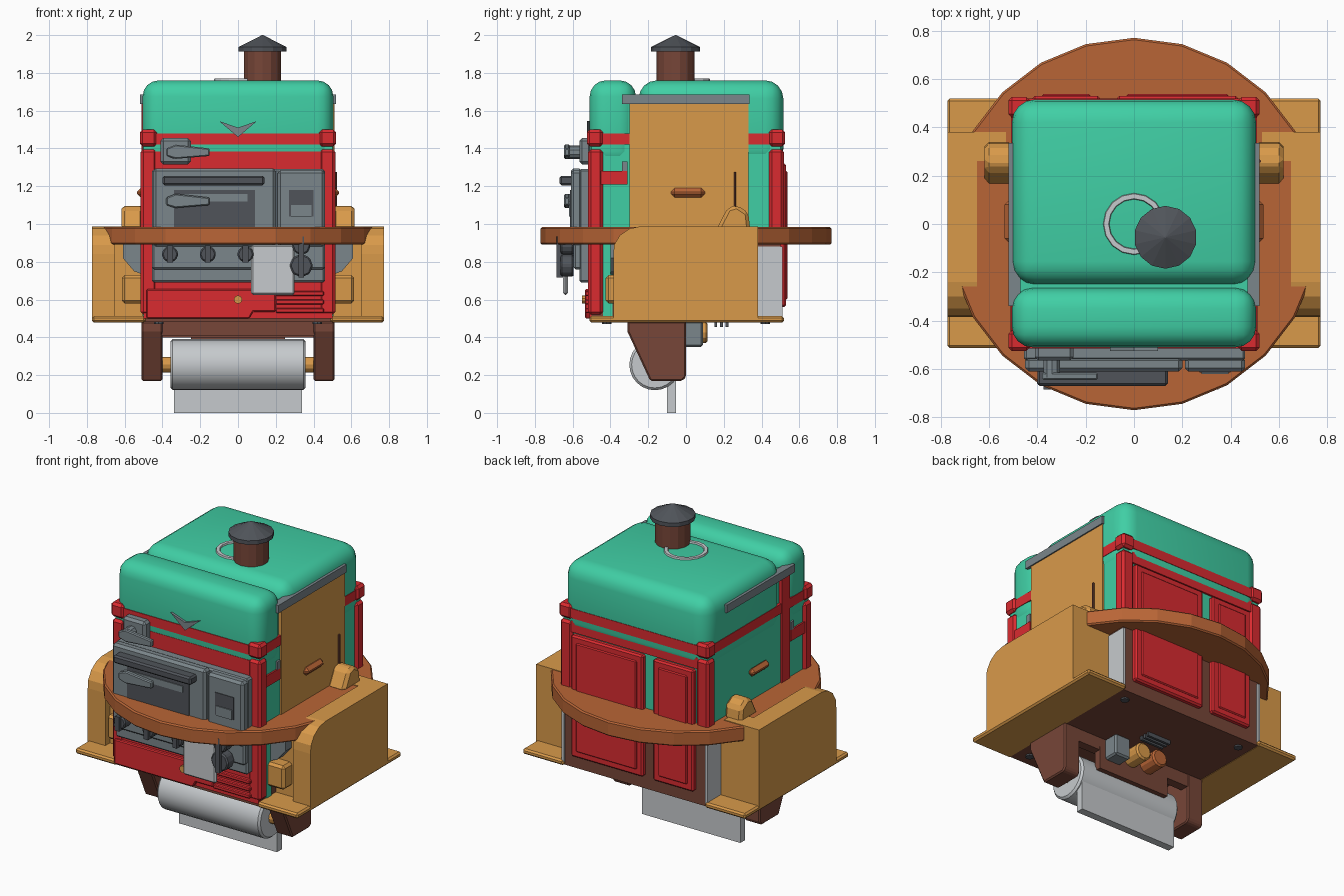
import bpy, bmesh, math
from mathutils import Matrix, Vector

cube = bpy.data.objects.get("Cube")
if cube:
    bpy.data.objects.remove(cube, do_unlink=True)


def material(name, hexcode):
    channels = [int(hexcode[i:i + 2], 16) / 255 for i in (0, 2, 4)]
    color = [c / 12.92 if c <= .04 else ((c + .055) / 1.055) ** 2.4 for c in channels] + [1]
    mat = bpy.data.materials.new(name)
    mat.use_nodes = True
    mat.diffuse_color = color
    mat.node_tree.nodes["Principled BSDF"].inputs["Base Color"].default_value = color
    return mat


green = material("mint green paint", "40CFA5")
red = material("bright red paint", "DA2B30")
wood = material("orange brown wood", "B96536")
tan = material("tan wood", "D99A4A")
brown = material("dark brown frame", "774638")
grey = material("steel grey", "7B868B")
dark = material("charcoal", "50545A")
light = material("pale grey", "C6CACD")


def finish(name, bm, mat, bevel=0, seg=1):
    if bevel:
        sharp = [e for e in bm.edges if len(e.link_faces) == 2 and e.calc_face_angle() > .6]
        bmesh.ops.bevel(bm, geom=sharp, offset=bevel, segments=seg, profile=.5,
                        affect='EDGES', clamp_overlap=True)
    bmesh.ops.recalc_face_normals(bm, faces=bm.faces)
    mesh = bpy.data.meshes.new(name)
    bm.to_mesh(mesh)
    bm.free()
    mesh.materials.append(mat)
    obj = bpy.data.objects.new(name, mesh)
    bpy.context.scene.collection.objects.link(obj)
    return obj


def box(name, mat, x, y, z, bevel=0, seg=1):
    """Box between the low and high limit on each axis."""
    bm = bmesh.new()
    bmesh.ops.create_cube(bm, size=1)
    for v in bm.verts:
        v.co = [sum(r) / 2 + c * abs(r[1] - r[0]) for r, c in zip((x, y, z), v.co)]
    return finish(name, bm, mat, bevel, seg)


def side(s, lo, hi):
    return sorted((s * lo, s * hi))


def prism(name, mat, axis, points, lo, hi, bevel=0):
    """Profile in the plane across the axis (x: y,z / y: x,z), extruded from lo to hi."""
    bm = bmesh.new()
    place = (lambda p: (lo, *p)) if axis == 'x' else (lambda p: (p[0], lo, p[1]))
    face = bm.faces.new([bm.verts.new(place(p)) for p in points])
    new = bmesh.ops.extrude_face_region(bm, geom=[face])["geom"]
    step = Vector((hi - lo, 0, 0)) if axis == 'x' else Vector((0, hi - lo, 0))
    bmesh.ops.translate(bm, vec=step, verts=[g for g in new if isinstance(g, bmesh.types.BMVert)])
    return finish(name, bm, mat, bevel)


def cylinder(name, mat, axis, center, r, length, sides=16, r2=None, bevel=0):
    bm = bmesh.new()
    turn = {'x': Matrix.Rotation(math.pi / 2, 4, 'Y'), 'z': Matrix(),
            'y': Matrix.Rotation(math.pi / 2, 4, 'X')}[axis]
    bmesh.ops.create_cone(bm, cap_ends=True, segments=sides, radius1=r,
                          radius2=r if r2 is None else r2, depth=length,
                          matrix=Matrix.Translation(center) @ turn)
    return finish(name, bm, mat, bevel)


def smooth(*objs):
    bpy.ops.object.select_all(action='DESELECT')
    for o in objs:
        o.select_set(True)
        bpy.context.view_layer.objects.active = o
    bpy.ops.object.shade_smooth_by_angle(angle=math.radians(40))


# Cabin body and underside
box("cabin_lower", brown, (-.5, .5), (-.5, .5), (.48, .92))
box("cabin_upper", green, (-.5, .5), (-.5, .5), (.9, 1.44))

# Rounded roof in two pieces
smooth(box("roof_rear", green, (-.505, .505), (-.25, .515), (1.3, 1.76), .095, 4),
       box("roof_front", green, (-.505, .505), (-.51, -.265), (1.3, 1.76), .085, 4))
box("roof_seam", green, (-.49, .49), (-.34, -.18), (1.4, 1.67))

# Red belt, corner clasps and corner posts
box("belt", red, (-.508, .508), (-.514, .518), (1.42, 1.48))
for s in (1, -1):
    for y in ((-.525, -.44), (.44, .525)):
        box("belt_corner", red, side(s, .43, .52), y, (1.41, 1.5), .015)
    box("rear_post", red, side(s, .43, .515), (.44, .518), (.92, 1.395), .015)
    box("front_post", red, side(s, .43, .515), (-.518, -.44), (.52, 1.395), .015)
    box("side_red_bar", red, side(s, .49, .51), (-.45, -.31), (1.21, 1.28))
    box("side_hinge", grey, side(s, .49, .512), (-.34, -.31), (1.28, 1.33))
    box("roof_rail", grey, side(s, .47, .518), (-.34, .335), (1.635, 1.685))
    box("side_handle", wood, side(s, .49, .535), (-.08, .1), (1.14, 1.19), .02)
    box("rear_side_panel", light, side(s, .49, .507), (.36, .51), (.5, .88))
    box("side_trim_lower", green, side(s, .49, .506), (-.44, -.39), (.5, .9))
box("side_door", tan, (.49, .51), (-.3, .33), (.95, 1.64))
box("side_stripe", red, (-.51, -.49), (-.3, -.22), (.95, 1.64))
cylinder("thin_rod", brown, 'z', (.52, .26, 1.15), .006, .25, 6)

# Chimney with conical cap, and roof ring
cylinder("chimney", brown, 'z', (.13, -.055, 1.82), .1, .22, 14)
cylinder("chimney_cap_rim", dark, 'z', (.13, -.055, 1.925), .13, .025, 14)
cylinder("chimney_cap", dark, 'z', (.13, -.055, 1.9685), .13, .063, 14, r2=.003)
bm = bmesh.new()
rings = [[bm.verts.new((r * math.cos(a), r * math.sin(a), z))
          for a in [math.tau * i / 16 for i in range(16)]]
         for r, z in ((.13, 1.75), (.125, 1.77), (.105, 1.77), (.1, 1.75))]
for a, b in zip(rings, rings[1:] + rings[:1]):
    for i in range(16):
        j = (i + 1) % 16
        bm.faces.new((a[i], a[j], b[j], b[i]))
finish("roof_ring", bm, light)

# Round table around the cabin
cylinder("round_table", wood, 'z', (0, 0, .9375), .77, .093, 24, bevel=.008)

# Side lockers with a rounded front, flange, latch and armrest knob
locker = [(.38, .5), (.38, .988), (-.24, .988), (-.3, .975), (-.35, .94),
          (-.38, .89), (-.385, .84), (-.385, .5)]
for s in (1, -1):
    prism("locker", tan, 'x', locker, s * .65, s * .772)
    box("locker_inner", tan, side(s, .49, .66), (-.34, .38), (.5, .9))
    box("locker_rear_cap", tan, side(s, .53, .66), (.26, .38), (.88, .988))
    box("locker_flange", tan, side(s, .49, .772), (-.512, .518), (.478, .512), .01)
    box("locker_latch", tan, side(s, .49, .615), (-.425, -.33), (.58, .73), .015)
    prism("latch_bracket", grey, 'y', [(s * .47, .72), (s * .55, .75), (s * .61, .82),
                                      (s * .61, .9), (s * .47, .9)], -.4, -.33)
    prism("armrest_knob", tan, 'x', [(.16, .97), (.22, 1.085), (.27, 1.1), (.33, 1.06),
                                     (.34, .97)], s * .5, s * .618, .018)

# Front face, lower drawer and slats
box("front_panel", red, (-.5, .5), (-.512, -.49), (.5, 1.385))
prism("lower_drawer", red, 'y', [(-.485, .5), (.06, .5), (.08, .535), (.2, .535),
                                 (.2, .655), (-.485, .655)], -.535, -.5, .006)
for i in range(3):
    box("vent_slat", red, (.2, .455), (-.535, -.5), (.53 + i * .045, .555 + i * .045), .005)
cylinder("drawer_knob", tan, 'y', (0, -.54, .6), .022, .02, 10)
prism("front_chevron_trim", grey, 'y', [(-.1, 1.545), (0, 1.46), (.1, 1.545), (0, 1.51)],
      -.525, -.5)

# Oven unit: door frame, window, grip and small hatch
box("oven_back", grey, (-.455, .46), (-.565, -.5), (.69, 1.29), .01)
box("oven_door", grey, (-.45, .2), (-.61, -.55), (.88, 1.295), .015)
box("oven_window", dark, (-.34, .09), (-.615, -.6), (.97, 1.18))
box("oven_window_sill", grey, (-.3, .05), (-.62, -.6), (1.12, 1.16))
prism("oven_grip", dark, 'y', [(-.4, 1.205), (.14, 1.205), (.14, 1.255), (-.4, 1.255)],
      -.67, -.6, .01)
box("hatch_frame", grey, (.21, .46), (-.61, -.55), (.88, 1.285), .015)
box("hatch_recess", dark, (.27, .4), (-.614, -.6), (1.04, 1.18))
box("hatch_chute", grey, (.28, .39), (-.62, -.6), (1.04, 1.1))
box("control_panel", grey, (-.455, .46), (-.595, -.55), (.76, .9), .01)

# Knobs
for x, z, r in ((-.36, .84, .045), (-.16, .84, .045), (.04, .84, .045),
                (.335, .885, .05), (.335, .78, .062)):
    cylinder("knob", dark, 'y', (x, -.63, z), r, .07, 8, bevel=.008)
    box("knob_grip", dark, (x - .015, x + .015), (-.685, -.65), (z - r, z + r))

# Lever handles
for z in (1.12, 1.38):
    cylinder("lever_pivot", grey, 'y', (-.34, -.6, z), .035, .07, 10)
    prism("lever", grey, 'y', [(-.38, z - .02), (-.33, z - .035), (-.15, z - .02),
                               (-.15, z + .02), (-.33, z + .04), (-.38, z + .02)],
          -.645, -.615, .006)
box("lever_plate", grey, (-.41, -.25), (-.565, -.5), (1.315, 1.455), .015)

# Hanging towel
box("towel", light, (.07, .3), (-.65, -.625), (.625, .89), .01)

# Rear doors
for x in ((-.42, -.14), (-.07, .43)):
    box("rear_door", red, x, (.49, .53), (.56, 1.32), .01)
    box("rear_door_panel", red, (x[0] + .04, x[1] - .04), (.5, .537), (.6, 1.28), .006)
box("rear_header", red, (-.44, .44), (.49, .512), (1.33, 1.4))

# Roll holder under the floor: legs, crossbar, roll and loose sheet
leg = [(-.31, .485), (-.31, .43), (-.19, .17), (-.02, .17), (0, .19), (0, .485)]
for s in (1, -1):
    prism("holder_leg", brown, 'x', leg, s * .4, s * .512, .008)
box("holder_crossbar", brown, (-.41, .41), (-.06, -.005), (.4, .485))
box("holder_front_bar", brown, (-.41, .41), (-.3, -.25), (.41, .485))
box("holder_back_panel", brown, (-.25, .25), (-.045, -.003), (.28, .42))
cylinder("roll_axle", tan, 'x', (0, -.165, .255), .042, .82, 12)
smooth(cylinder("paper_roll", light, 'x', (0, -.165, .255), .135, .715, 24, bevel=.012))
box("paper_sheet", light, (-.34, .34), (-.1, -.052), (0, .26))

# Small gear under the floor
box("floor_box", grey, (.1, .21), (-.01, .09), (.35, .485), .01)
for x, mat in ((.02, tan), (-.1, wood)):
    cylinder("floor_canister", mat, 'y', (x, .05, .425), .055, .13, 12, bevel=.01)
for i in range(3):
    box("floor_grille", dark, (-.08, .08), (.15 + i * .03, .165 + i * .03), (.455, .485))
for s in (1, -1):
    for y in (-.42, .42):
        cylinder("floor_bolt", dark, 'z', (s * .42, y, .478), .025, .015, 8)
